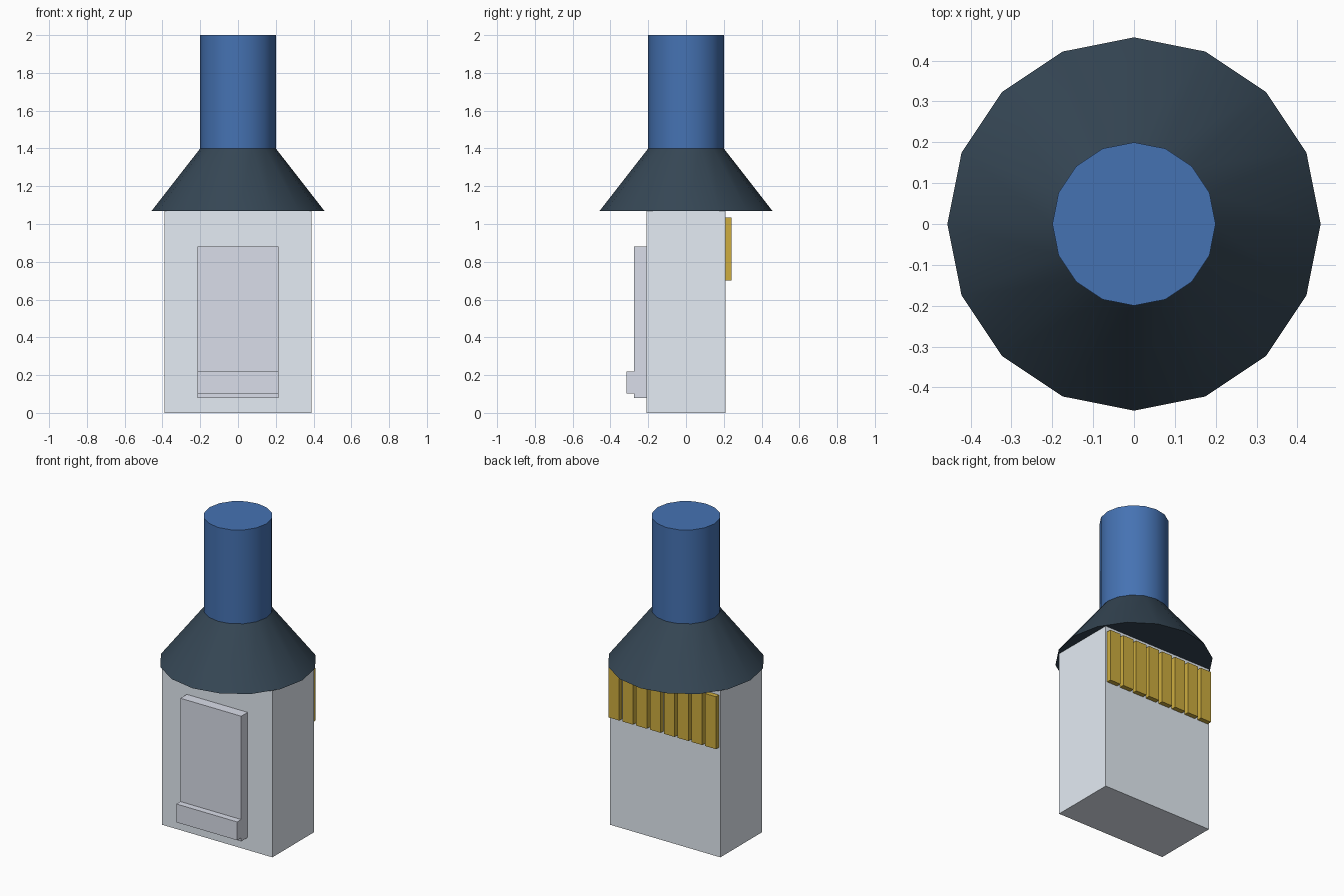
import bpy, bmesh, math

if "Cube" in bpy.data.objects:
    bpy.data.objects.remove(bpy.data.objects["Cube"])


def material(name, rgb):
    m = bpy.data.materials.new(name)
    m.diffuse_color = (*rgb, 1)
    m.use_nodes = True
    m.node_tree.nodes["Principled BSDF"].inputs["Base Color"].default_value = m.diffuse_color
    return m


def finish(name, bm, mat=None):
    bmesh.ops.recalc_face_normals(bm, faces=bm.faces)
    mesh = bpy.data.meshes.new(name)
    bm.to_mesh(mesh)
    bm.free()
    obj = bpy.data.objects.new(name, mesh)
    bpy.context.collection.objects.link(obj)
    if mat:
        mesh.materials.append(mat)
    return obj


def box(name, lo, hi, mat=None):
    bm = bmesh.new()
    bmesh.ops.create_cube(bm, size=1)
    for v in bm.verts:
        v.co = [(a + b) / 2 + c * (b - a) for a, b, c in zip(lo, hi, v.co)]
    return finish(name, bm, mat)


def frustum(name, r_bottom, r_top, z0, z1, mat, sides=16):
    bm = bmesh.new()
    rings = []
    for r, z in ((r_bottom, z0), (r_top, z1)):
        rings.append([bm.verts.new((r * math.cos(i * math.tau / sides),
                                    r * math.sin(i * math.tau / sides), z))
                      for i in range(sides)])
    low, high = rings
    for i in range(sides):
        j = (i + 1) % sides
        bm.faces.new((low[i], low[j], high[j], high[i]))
    bm.faces.new(low[::-1])
    bm.faces.new(high)
    obj = finish(name, bm, mat)
    bpy.ops.object.select_all(action='DESELECT')
    obj.select_set(True)
    bpy.context.view_layer.objects.active = obj
    bpy.ops.object.shade_smooth_by_angle(angle=math.radians(30))
    return obj


def extrude_x(name, profile, x0, x1, mat=None):
    bm = bmesh.new()
    face = bm.faces.new([bm.verts.new((x0, y, z)) for y, z in profile])
    out = bmesh.ops.extrude_face_region(bm, geom=[face])
    verts = [g for g in out["geom"] if isinstance(g, bmesh.types.BMVert)]
    bmesh.ops.translate(bm, verts=verts, vec=(x1 - x0, 0, 0))
    return finish(name, bm, mat)


blue = material("cable_blue", (0.06, 0.17, 0.45))
slate = material("boot_slate", (0.036, 0.062, 0.09))
gold = material("contact_gold", (0.62, 0.42, 0.05))
shell = material("body_grey", (0.78, 0.84, 0.91))
pale = material("latch_grey", (0.70, 0.73, 0.82))

# Plug housing
box("plug_body", (-0.39, -0.21, 0), (0.39, 0.21, 1.07), shell)

# Strain relief boot and cable
frustum("strain_relief_boot", 0.457, 0.2, 1.07, 1.4, slate)
frustum("cable", 0.2, 0.2, 1.4, 2.0, blue)

# Latch plate with a thumb ridge, as one side profile
extrude_x("latch", [(-0.21, 0.08), (-0.275, 0.08), (-0.275, 0.103),
                    (-0.316, 0.103), (-0.316, 0.22), (-0.275, 0.22),
                    (-0.275, 0.88), (-0.21, 0.88)], -0.215, 0.215, pale)

# Row of eight contacts on the back
count, width, half = 8, 0.076, 0.38
pitch = (2 * half - width) / (count - 1)
for i in range(count):
    x = -half + i * pitch
    box(f"contact_{i + 1}", (x, 0.21, 0.70), (x + width, 0.24, 1.035), gold)
